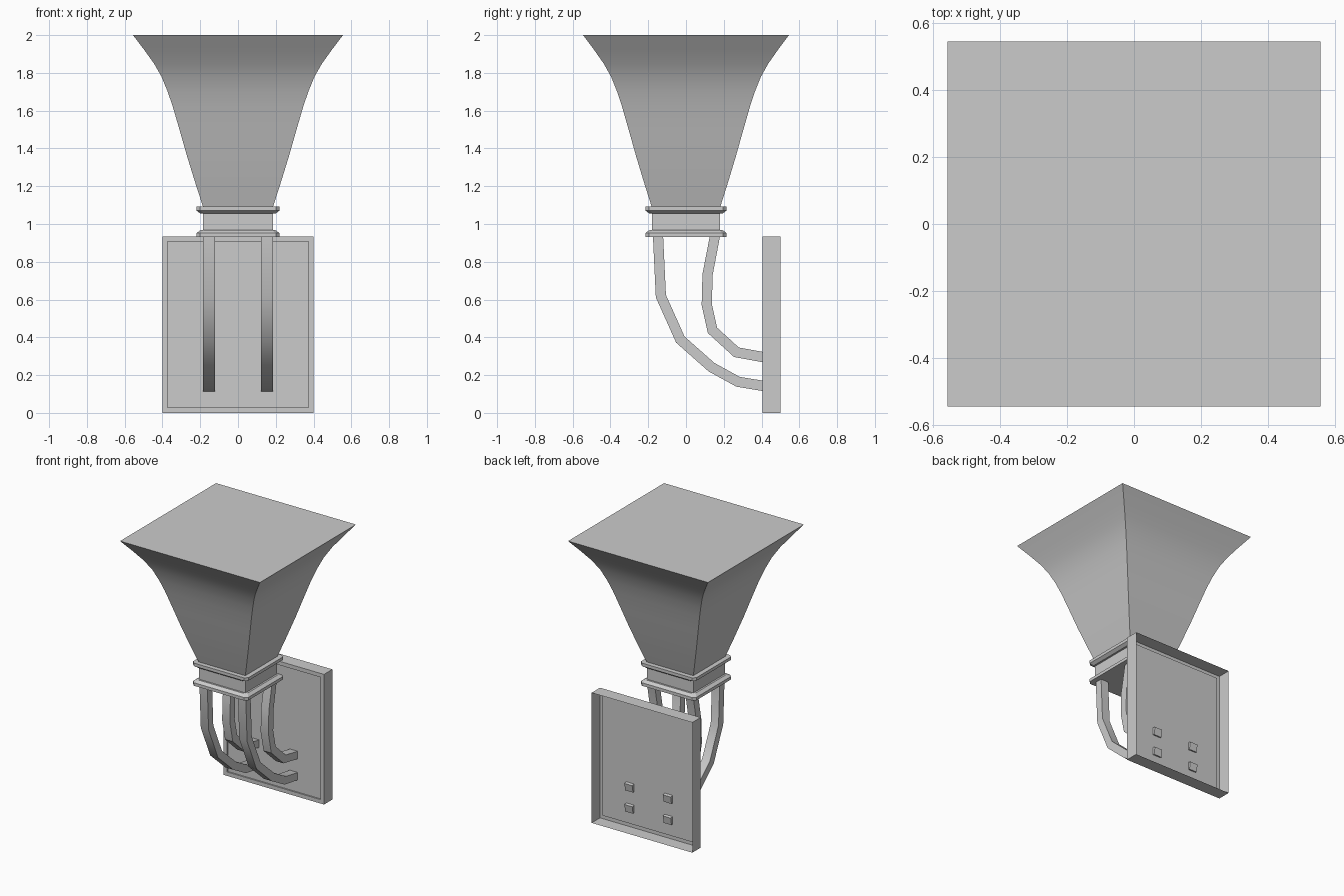
import bpy, bmesh, math
from mathutils import Vector

if "Cube" in bpy.data.objects:
    bpy.data.objects.remove(bpy.data.objects["Cube"])


def make_object(name, bm, smooth=False):
    bmesh.ops.recalc_face_normals(bm, faces=bm.faces[:])
    mesh = bpy.data.meshes.new(name)
    bm.to_mesh(mesh)
    bm.free()
    obj = bpy.data.objects.new(name, mesh)
    bpy.context.collection.objects.link(obj)
    if smooth:
        bpy.ops.object.select_all(action='DESELECT')
        obj.select_set(True)
        bpy.context.view_layer.objects.active = obj
        bpy.ops.object.shade_smooth_by_angle(angle=math.radians(30))
    return obj


def loft(name, rings, cap_start=True, cap_end=True, smooth=False):
    bm = bmesh.new()
    loops = [[bm.verts.new(p) for p in ring] for ring in rings]
    for a, b in zip(loops, loops[1:]):
        n = len(a)
        for i in range(n):
            j = (i + 1) % n
            bm.faces.new((a[i], a[j], b[j], b[i]))
    if cap_start:
        bm.faces.new(loops[0])
    if cap_end:
        bm.faces.new(loops[-1])
    return make_object(name, bm, smooth)


def rect(hx, hy, z):
    return [(-hx, -hy, z), (hx, -hy, z), (hx, hy, z), (-hx, hy, z)]


def cut_rect(hx, hy, z, c=0.02):
    return [(-hx + c, -hy, z), (hx - c, -hy, z), (hx, -hy + c, z), (hx, hy - c, z),
            (hx - c, hy, z), (-hx + c, hy, z), (-hx, hy - c, z), (-hx, -hy + c, z)]


# Flared square shade
shade = [(0.185, 1.09), (0.23, 1.23), (0.27, 1.36), (0.31, 1.50), (0.345, 1.62),
         (0.372, 1.70), (0.405, 1.78), (0.445, 1.85), (0.495, 1.92), (0.556, 2.0)]
loft("shade", [rect(w, w * 0.98, z) for w, z in shade], smooth=True)

# Neck and its two moulded rings
loft("neck", [rect(0.185, 0.18, 0.94), rect(0.185, 0.18, 1.09)])
ring = [(0.22, 0.0), (0.22, 0.022), (0.198, 0.038)]
loft("lower_ring", [cut_rect(w, w - 0.005, 0.93 + h) for w, h in ring])
loft("upper_ring", [cut_rect(w, w - 0.005, 1.093 - h) for w, h in ring])

# Wall plate: shallow tray open at the back with a recessed front panel
plate = []
for inset, y in [(0, 0.5), (0, 0.405), (0.028, 0.405), (0.028, 0.415)]:
    x, lo, hi = 0.4 - inset, inset, 0.935 - inset
    plate.append([(-x, y, lo), (x, y, lo), (x, y, hi), (-x, y, hi)])
loft("wall_plate", plate, cap_start=False)


# Square bent arms, mitred at every bend
def arm(name, path, x, half=0.031, thick=0.027):
    pts = [Vector(p) for p in path]
    rings = []
    for i, p in enumerate(pts):
        d0 = (p - pts[i - 1]).normalized() if i else (pts[1] - p).normalized()
        d1 = (pts[i + 1] - p).normalized() if i < len(pts) - 1 else d0
        t = (d0 + d1).normalized()
        n = Vector((-t.y, t.x)) * thick / t.dot(d0)
        if i == 0:
            n = Vector((thick, 0))
        a, b = p + n, p - n
        rings.append([(x - half, a.x, a.y), (x + half, a.x, a.y),
                      (x + half, b.x, b.y), (x - half, b.x, b.y)])
    loft(name, rings, smooth=True)


front_path = [(-0.148, 0.935), (-0.133, 0.618), (-0.03, 0.388), (0.135, 0.242),
              (0.275, 0.165), (0.432, 0.139)]
back_path = [(0.153, 0.935), (0.114, 0.732), (0.11, 0.573), (0.14, 0.437),
             (0.267, 0.321), (0.432, 0.291)]
for side, x in (("left", -0.153), ("right", 0.153)):
    arm("front_arm_" + side, front_path, x)
    arm("back_arm_" + side, back_path, x)
